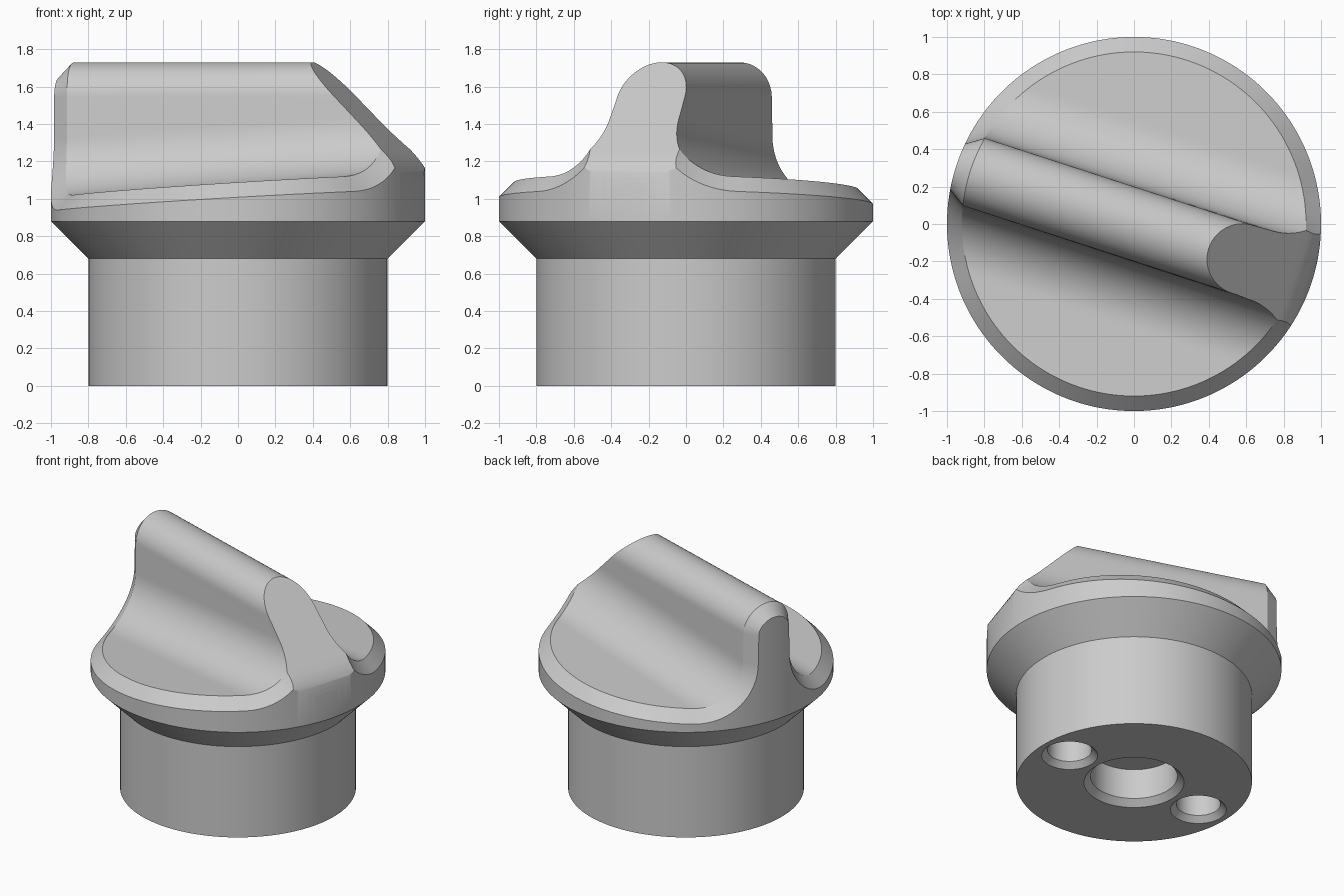
import bpy, bmesh, math
from mathutils import Matrix

if "Cube" in bpy.data.objects:
    bpy.data.objects.remove(bpy.data.objects["Cube"])

TILT = Matrix.Rotation(math.radians(-18), 4, 'Z')   # grip direction
C, RI = 0.08, 0.92                                  # rim chamfer, inner rim radius
HALF, TOP, FIL = 0.19, 1.73, 0.32                   # grip half width, height, fillet
FLOOR, SLOPE = 1.07, 0.065                          # sloping finger floors


def finish(bm, name):
    bmesh.ops.recalc_face_normals(bm, faces=bm.faces)
    mesh = bpy.data.meshes.new(name)
    bm.to_mesh(mesh)
    bm.free()
    ob = bpy.data.objects.new(name, mesh)
    bpy.context.collection.objects.link(ob)
    return ob


# Half cross-section of the grip: (v, height, slope along grip, normal v, normal z)
half = []
for i in range(17):
    t = math.pi / 2 * i / 16
    half.append((HALF * math.sin(t), TOP - HALF + HALF * math.cos(t), 0, math.sin(t), math.cos(t)))
for i in range(17):
    t = math.pi / 2 * i / 16
    half.append((HALF + 0.004 + FIL * (1 - math.cos(t)), FLOOR + FIL * (1 - math.sin(t)),
                 SLOPE, math.cos(t), math.sin(t)))
start = math.asin(half[-1][0] / RI)
for i in range(1, 29):
    t = start + (math.pi / 2 - start) * i / 28
    half.append((RI * math.sin(t), FLOOR, SLOPE, 0, 1))
section = [(-v, a, b, -nv, nz) for v, a, b, nv, nz in half[:0:-1]] + half

# Each row runs up one side of the knob, along the grip and down the other side
bm = bmesh.new()
rows = []
for v, a, b, nv, nz in section:
    ends = []
    for s in (-1, 1):
        u = s * math.sqrt(max(0, RI * RI - v * v))
        z = a + b * u
        qu, qv = u / RI, v / RI - C * nv
        r = math.hypot(qu, qv)
        qu, qv = qu / r, qv / r
        ends.append([(u, v, z), (qu, qv, z - C * nz), (qu, qv, 0.88),
                     (qu * 0.8, qv * 0.8, 0.68), (qu * 0.8, qv * 0.8, 0)])
    rows.append([bm.verts.new(p) for p in ends[0][::-1] + ends[1]])
for r0, r1 in zip(rows, rows[1:]):
    for j in range(len(r0) - 1):
        bm.faces.new((r0[j], r0[j + 1], r1[j + 1], r1[j]))
bmesh.ops.remove_doubles(bm, verts=bm.verts, dist=1e-5)
bmesh.ops.holes_fill(bm, edges=[e for e in bm.edges if e.is_boundary])
bmesh.ops.transform(bm, matrix=TILT, verts=bm.verts)
knob = finish(bm, "knob")


def slant_cutter():
    # Sloped pointer face, rounded into the rim
    pts = [(0.15, 2.0)]
    p0, p1, p2 = (0.91, 1.24), (1.0, 1.15), (1.002, 1.03)
    for i in range(9):
        t = i / 8
        pts.append(tuple((1 - t) ** 2 * p0[k] + 2 * t * (1 - t) * p1[k] + t * t * p2[k] for k in (0, 1)))
    pts += [(1.5, 1.03), (1.5, 2.0)]
    bm = bmesh.new()
    f = bm.faces.new([bm.verts.new((u, -1.3, z)) for u, z in pts])
    ext = bmesh.ops.extrude_face_region(bm, geom=[f])['geom']
    bmesh.ops.translate(bm, vec=(0, 2.6, 0), verts=[g for g in ext if isinstance(g, bmesh.types.BMVert)])
    bmesh.ops.transform(bm, matrix=TILT, verts=bm.verts)
    return finish(bm, "slant_cutter")


def hole_cutter(x, r_out, r_in, depth):
    # Blind hole with a countersunk mouth
    n = 48
    cs = r_out - r_in
    bm = bmesh.new()
    rings = [[bm.verts.new((x + r * math.cos(2 * math.pi * k / n), r * math.sin(2 * math.pi * k / n), z))
              for k in range(n)]
             for r, z in ((r_out + 0.1, -0.1), (r_in, cs), (r_in, depth))]
    for a, b in zip(rings, rings[1:]):
        for k in range(n):
            bm.faces.new((a[k], a[(k + 1) % n], b[(k + 1) % n], b[k]))
    bm.faces.new(rings[0])
    bm.faces.new(rings[-1])
    return finish(bm, "hole_cutter")


bpy.context.view_layer.objects.active = knob
knob.select_set(True)
for cutter in (slant_cutter(), hole_cutter(0, 0.34, 0.295, 0.27),
               hole_cutter(-0.57, 0.19, 0.15, 0.3), hole_cutter(0.57, 0.19, 0.15, 0.3)):
    cutter.hide_render = True
    mod = knob.modifiers.new("cut", 'BOOLEAN')
    mod.operation, mod.solver, mod.object = 'DIFFERENCE', 'EXACT', cutter
    bpy.ops.object.modifier_apply(modifier=mod.name)
    bpy.data.objects.remove(cutter)

grey = bpy.data.materials.new("light_grey")
grey.diffuse_color = (0.6, 0.6, 0.6, 1)
grey.use_nodes = True
grey.node_tree.nodes["Principled BSDF"].inputs["Base Color"].default_value = grey.diffuse_color
knob.data.materials.clear()
knob.data.materials.append(grey)
for p in knob.data.polygons:
    p.material_index = 0
bpy.ops.object.shade_smooth_by_angle(angle=math.radians(25))
